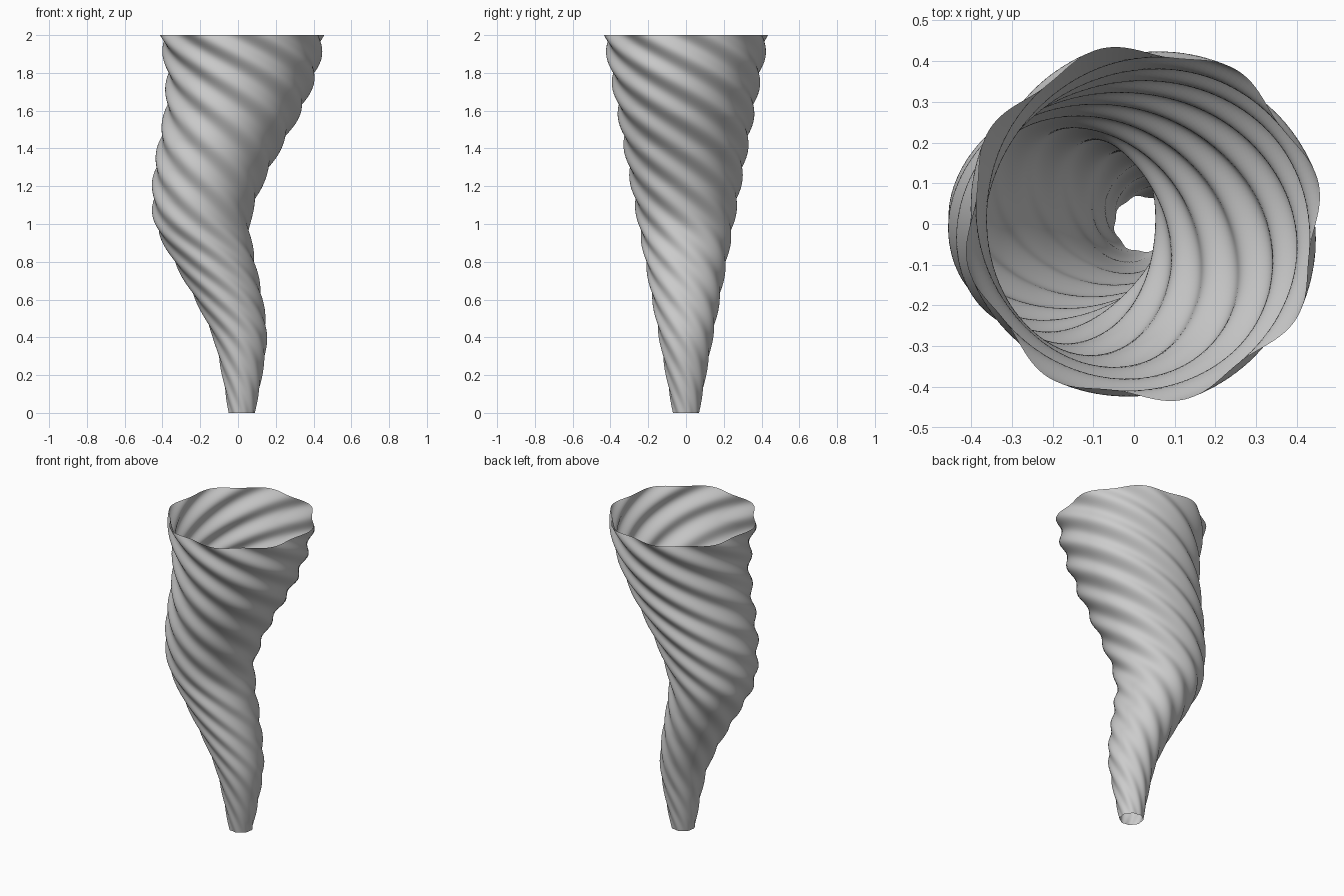
import bpy
import math

if "Cube" in bpy.data.objects:
    bpy.data.objects.remove(bpy.data.objects["Cube"])

HEIGHT = 2.0
RIDGES = 8
TURNS = 1.5               # twist of the ridges, bottom to top
SIDES, RINGS = 192, 200
# sideways sway of the centre line, sampled every 0.2 in z
SWAY = [0.02, 0.022, 0.01, -0.048, -0.124, -0.187, -0.163, -0.1, -0.026, 0.018, 0.022]


def sway(t):
    """Smooth interpolation of the centre line, t from 0 to 1."""
    n = len(SWAY) - 1
    i = min(int(t * n), n - 1)
    u = t * n - i
    b, c = SWAY[i], SWAY[i + 1]
    a = SWAY[i - 1] if i > 0 else b
    d = SWAY[i + 2] if i + 2 <= n else c
    return 0.5 * (2 * b + (c - a) * u + (2 * a - 5 * b + 4 * c - d) * u ** 2
                  + (3 * b - a - 3 * c + d) * u ** 3)


# Twisted, fluted horn: open at both ends
verts, faces = [], []
for j in range(RINGS + 1):
    t = j / RINGS
    radius = 0.068 + 0.36 * t
    phase = math.radians(13.5) + math.tau * TURNS * (1 - t)
    for i in range(SIDES):
        a = math.tau * i / SIDES
        r = radius * (1 + 0.034 * math.cos(RIDGES * (a - phase)))
        verts.append((sway(t) + r * math.cos(a), r * math.sin(a), HEIGHT * t))

for j in range(RINGS):
    for i in range(SIDES):
        k = (i + 1) % SIDES
        faces.append((j * SIDES + i, j * SIDES + k,
                      (j + 1) * SIDES + k, (j + 1) * SIDES + i))

mesh = bpy.data.meshes.new("twisted_horn")
mesh.from_pydata(verts, [], faces)
mesh.polygons.foreach_set("use_smooth", [True] * len(faces))
mesh.update()
horn = bpy.data.objects.new("twisted_horn", mesh)
bpy.context.collection.objects.link(horn)
